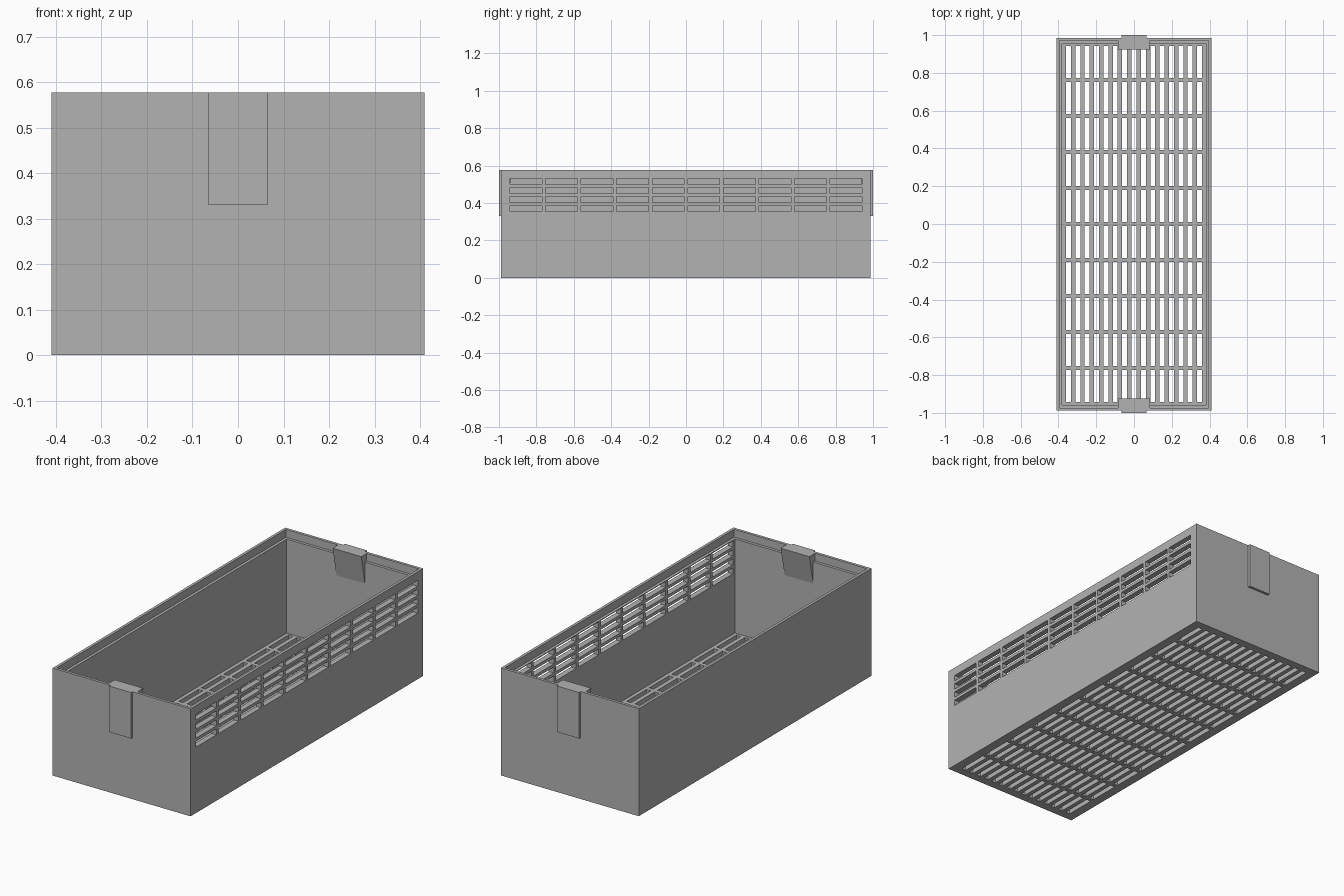
import bpy, bmesh
from mathutils import Vector

cube = bpy.data.objects.get("Cube")
if cube:
    bpy.data.objects.remove(cube, do_unlink=True)

grey = bpy.data.materials.new("light grey plastic")
grey.use_nodes = True
COLOUR = (0.45, 0.45, 0.45, 1)
grey.diffuse_color = COLOUR
grey.node_tree.nodes["Principled BSDF"].inputs["Base Color"].default_value = COLOUR

X, FRONT, BACK, TOP = 0.41, -0.988, 0.986, 0.577
WALL, LIP, FLOOR, LEDGE = 0.03, 0.015, 0.03, 0.535


def add_box(bm, lo, hi):
    """Axis-aligned box between two corners."""
    lo, hi = Vector(lo), Vector(hi)
    verts = bmesh.ops.create_cube(bm, size=1)["verts"]
    for v in verts:
        v.co = (lo + hi) / 2 + v.co * (hi - lo)


def make_object(name, bm):
    bmesh.ops.recalc_face_normals(bm, faces=bm.faces)
    mesh = bpy.data.meshes.new(name)
    bm.to_mesh(mesh)
    bm.free()
    mesh.materials.append(grey)
    obj = bpy.data.objects.new(name, mesh)
    bpy.context.collection.objects.link(obj)
    return obj


def boxes(name, corners):
    bm = bmesh.new()
    for lo, hi in corners:
        add_box(bm, lo, hi)
    return make_object(name, bm)


def spans(start, end, count, gap):
    """Equal openings separated by a gap."""
    size = (end - start - gap * (count - 1)) / count
    return [(start + i * (size + gap), start + i * (size + gap) + size)
            for i in range(count)]


# Open basket body, hollowed and pierced
body = boxes("basket_body", [((-X, FRONT, 0), (X, BACK, TOP))])


def inset(name, d, z):
    return boxes(name, [((-X + d, FRONT + d, z), (X - d, BACK - d, TOP + 0.1))])


rows = spans(-0.943, 0.943, 10, 0.022)
floor_slots = boxes("floor_slot_cutter", [
    ((x0, y0, -0.05), (x1, y1, FLOOR + 0.05))
    for x0, x1 in spans(-0.36, 0.36, 15, 0.0236) for y0, y1 in rows])
side_slots = boxes("side_slot_cutter", [
    ((X - 0.08, y0, z0), (X + 0.05, y1, z1))
    for z0, z1 in spans(0.354, 0.531, 4, 0.0165)
    for y0, y1 in spans(-0.94, 0.94, 10, 0.019)])
cutters = [inset("cavity_cutter", WALL, FLOOR),
           inset("lid_recess_cutter", LIP, LEDGE), floor_slots, side_slots]
for cutter in cutters:
    mod = body.modifiers.new(cutter.name, "BOOLEAN")
    mod.operation, mod.solver, mod.object = "DIFFERENCE", "EXACT", cutter

# Bake the cuts and drop the cutters
bpy.context.view_layer.update()
graph = bpy.context.evaluated_depsgraph_get()
body_mesh = bpy.data.meshes.new_from_object(body.evaluated_get(graph))
body.modifiers.clear()
body.data = body_mesh
for cutter in cutters:
    bpy.data.objects.remove(cutter, do_unlink=True)


# End clips: outer tab plus an inner wedge tapering down the wall
def prism(name, half_width, profile):
    bm = bmesh.new()
    face = bm.faces.new([bm.verts.new((-half_width, y, z)) for y, z in profile])
    out = bmesh.ops.extrude_face_region(bm, geom=[face])["geom"]
    moved = [g for g in out if isinstance(g, bmesh.types.BMVert)]
    bmesh.ops.translate(bm, verts=moved, vec=(2 * half_width, 0, 0))
    return make_object(name, bm)


for label, s, wall in (("front", -1, FRONT), ("back", 1, BACK)):
    tab = sorted((wall, s))
    boxes(label + "_clip_tab", [((-0.065, tab[0], 0.33), (0.065, tab[1], TOP))])
    inner = wall - s * WALL
    prism(label + "_clip_wedge", 0.085, [
        (s * 0.925, TOP), (wall - s * LIP, TOP), (wall - s * LIP, LEDGE),
        (inner, LEDGE), (inner, 0.42)])
